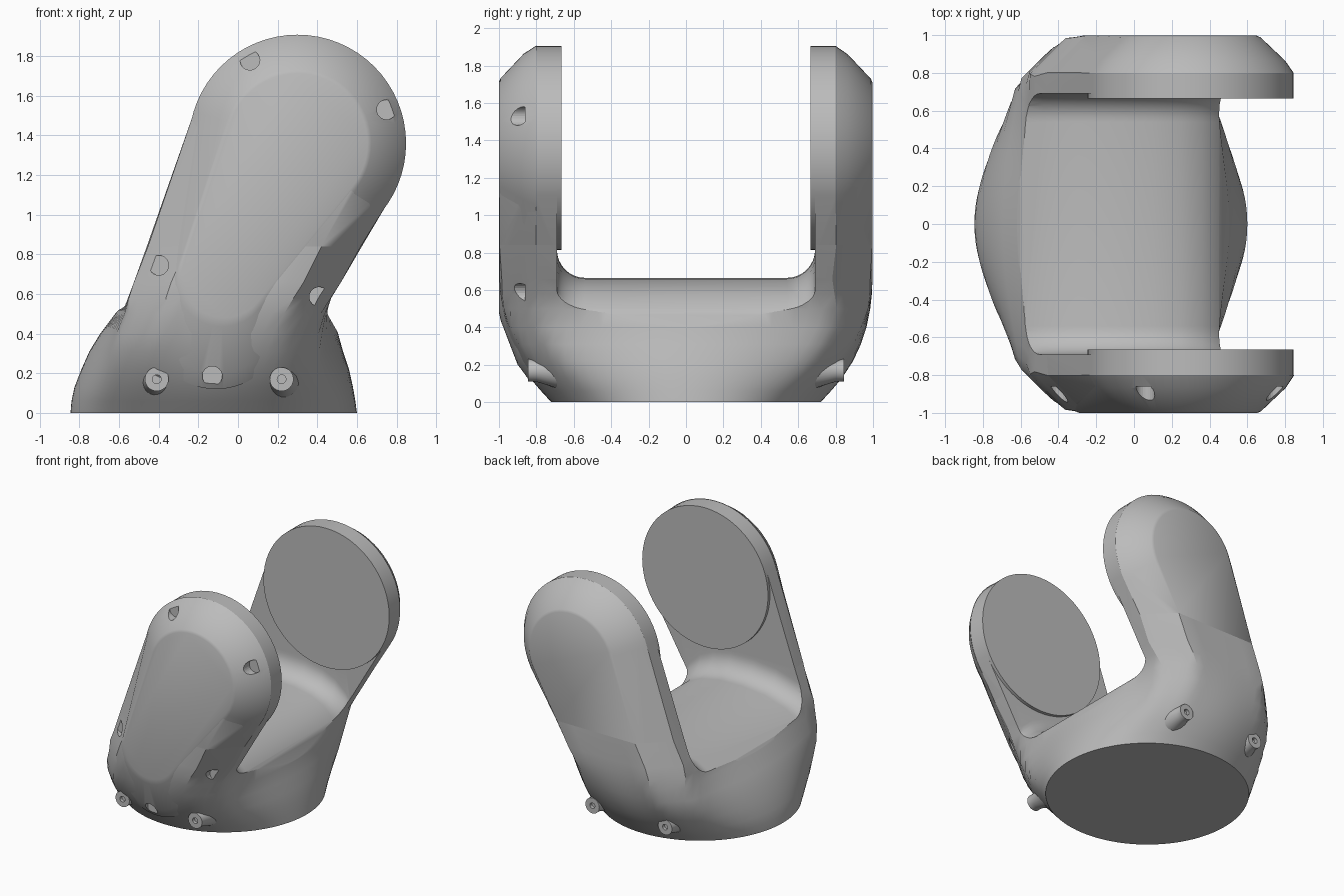
import bpy, bmesh, math
from mathutils import Vector

if "Cube" in bpy.data.objects:
    bpy.data.objects.remove(bpy.data.objects["Cube"])

grey = bpy.data.materials.new("light_grey")
grey.use_nodes = True
grey.diffuse_color = (0.5, 0.5, 0.5, 1)
grey.node_tree.nodes["Principled BSDF"].inputs["Base Color"].default_value = (0.5, 0.5, 0.5, 1)

HEAD = (0.3, 1.36)
HEAD_R = 0.545
TAU = 2 * math.pi


def finish(name, bm):
    bmesh.ops.recalc_face_normals(bm, faces=bm.faces)
    mesh = bpy.data.meshes.new(name)
    bm.to_mesh(mesh)
    bm.free()
    mesh.materials.append(grey)
    obj = bpy.data.objects.new(name, mesh)
    bpy.context.collection.objects.link(obj)
    return obj


def smooth(obj, angle=28):
    bpy.ops.object.select_all(action="DESELECT")
    obj.select_set(True)
    bpy.context.view_layer.objects.active = obj
    bpy.ops.object.shade_smooth_by_angle(angle=math.radians(angle))


def loft(name, rings):
    """Closed solid through rings that have equal point counts."""
    bm = bmesh.new()
    rows = [[bm.verts.new(p) for p in ring] for ring in rings]
    n = len(rows[0])
    for a, b in zip(rows, rows[1:]):
        for i in range(n):
            j = (i + 1) % n
            bm.faces.new((a[i], a[j], b[j], b[i]))
    bm.faces.new(rows[0])
    bm.faces.new(rows[-1])
    return finish(name, bm)


def hull(name, points):
    bm = bmesh.new()
    for p in points:
        bm.verts.new(p)
    res = bmesh.ops.convex_hull(bm, input=bm.verts)
    junk = {v for v in res["geom_interior"] + res["geom_unused"]
            if isinstance(v, bmesh.types.BMVert)}
    bmesh.ops.delete(bm, geom=list(junk), context="VERTS")
    bmesh.ops.dissolve_limit(bm, angle_limit=0.002, verts=bm.verts, edges=bm.edges)
    return finish(name, bm)


def ring(cx, cz, r, y, n=64):
    """Circle facing along y."""
    return [Vector((cx + r * math.cos(TAU * i / n), y, cz + r * math.sin(TAU * i / n)))
            for i in range(n)]


def cut(obj, cutter):
    mod = obj.modifiers.new("cut", "BOOLEAN")
    mod.operation, mod.solver, mod.object = "DIFFERENCE", "EXACT", cutter
    bpy.context.view_layer.objects.active = obj
    bpy.ops.object.modifier_apply(modifier=mod.name)
    bpy.data.objects.remove(cutter)


def section(z, left, right, depth, k, n=96):
    """Horizontal outline: an ellipse blended by k into a chamfered box."""
    a, cx, c = (right - left) / 2, (right + left) / 2, 0.2
    pts = []
    for i in range(n):
        ux, uy = math.cos(TAU * i / n), math.sin(TAU * i / n)
        ax, ay = abs(ux), abs(uy)
        r = min(a / max(ax, 1e-6), depth / max(ay, 1e-6), (a + depth - c) / (ax + ay))
        pts.append(Vector((cx + (1 - k) * a * ux + k * r * ux,
                           (1 - k) * depth * uy + k * r * uy, z)))
    return pts


# Lower body: round foot blending into the two arms
levels = [(0, -.845, .6, .72, 0), (.06, -.84, .592, .775, .06), (.13, -.825, .58, .835, .16),
          (.22, -.79, .56, .893, .3), (.31, -.75, .53, .935, .45), (.4, -.695, .505, .965, .6),
          (.5, -.62, .485, .985, .78), (.58, -.57, .487, .994, .92), (.66, -.525, .52, .997, 1),
          (.84, -.46, .625, .997, 1)]
body = loft("lower_body", [section(*lv) for lv in levels])

# Saddle channel between the arms
floor = [(-1, .1), (-.845, .1), (-.78, .3), (-.7, .425), (-.6, .52), (-.48, .59), (-.3, .645),
         (-.1, .665), (.1, .66), (.25, .63), (.36, .58), (.45, .5), (.53, .36), (.6, .15), (1, .1)]
rings = []
for x, h in floor:
    half = [(.54 + .15 * math.sin(t * math.pi / 16), h + .15 - .15 * math.cos(t * math.pi / 16))
            for t in range(9)] + [(.69, 2.2)]
    rings.append([(x, y, z) for y, z in half] + [(x, -y, z) for y, z in reversed(half)])
cut(body, loft("saddle_cutter", rings))
smooth(body)

# Arms with round chamfered heads, and the round pads on their inner faces
for side, s in (("front", -1), ("back", 1)):
    base = section(*levels[-1])
    pts = [p for p in base if p.y * s > .69]
    pts += [Vector((x, s * .69, .84)) for x in (levels[-1][1], levels[-1][2])]
    for r, y in ((HEAD_R, .69), (HEAD_R, .8), (.5, .865), (.37, .988), (.35, .997)):
        pts += ring(*HEAD, r, s * y)
    smooth(hull(side + "_arm", pts))
    pad = loft(side + "_pad", [ring(*HEAD, HEAD_R, s * .665), ring(*HEAD, HEAD_R, s * .72)])
    smooth(pad)

# Front cover with a rounded bevel
LOW = (-.11, .465)
pts = []
for r, y in ((.548, .8), (.503, .868), (.373, .991), (.353, 1)):
    pts += ring(*HEAD, r, -y)
for cx, cz, r, y in ((*LOW, .345, .82), (*LOW, .345, .84), (-.1, .51, .31, .9),
                     (-.08, .67, .235, .99), (-.07, .7, .22, 1)):
    pts += ring(cx, cz, r, -y)
cover = hull("front_cover", pts)

# Screw pockets in the cover bevel
for x, z in ((.06, 1.78), (.75, 1.53), (-.4, .745), (.41, .585), (-.13, .185)):
    for target in (cover, bpy.data.objects["front_arm"], body):
        cut(target, loft("pocket_cutter", [ring(x, z, .05, -1.1, 24), ring(x, z, .05, -.86, 24)]))
smooth(cover)

# Tapered bolt bosses with a small bore
for side, s in (("front", -1), ("back", 1)):
    for label, x in (("right", -.41), ("left", .22)):
        prof = [(.105, .55), (.092, .7), (.06, .8), (.06, .845), (.022, .845), (.022, .82)]
        boss = loft(f"{side}_{label}_boss", [ring(x, .17, r, s * y, 32) for r, y in prof])
        smooth(boss)
